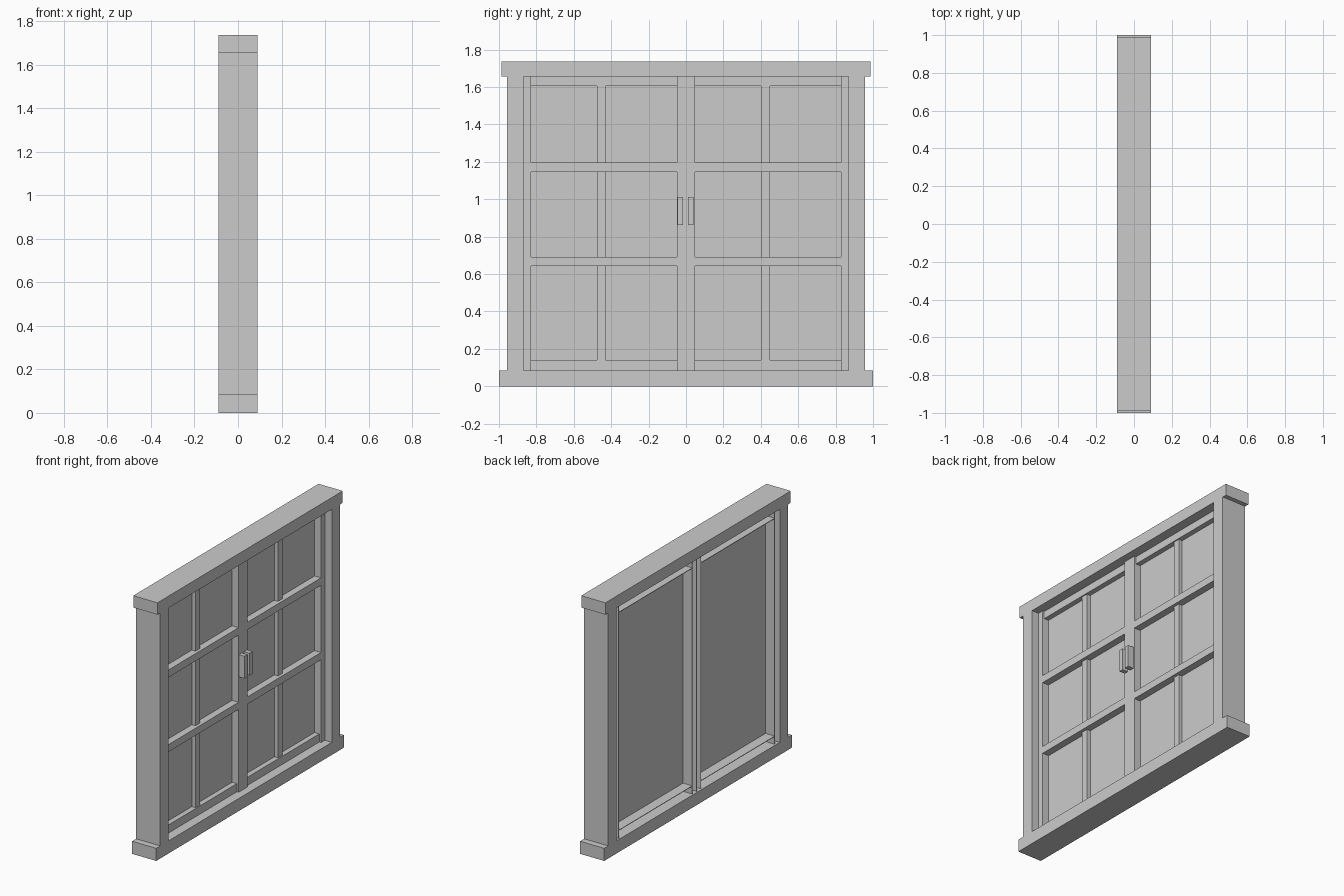
import bpy, bmesh
from mathutils import Vector

if "Cube" in bpy.data.objects:
    bpy.data.objects.remove(bpy.data.objects["Cube"])


def boxes(name, items):
    """One object made of axis-aligned boxes ((x0, x1), (y0, y1), (z0, z1))."""
    bm = bmesh.new()
    for spans in items:
        lo = Vector([min(s) for s in spans])
        hi = Vector([max(s) for s in spans])
        for v in bmesh.ops.create_cube(bm, size=1)["verts"]:
            v.co = Vector([(lo[i] + hi[i]) / 2 + v.co[i] * (hi[i] - lo[i]) for i in range(3)])
    mesh = bpy.data.meshes.new(name)
    bm.to_mesh(mesh)
    bm.free()
    ob = bpy.data.objects.new(name, mesh)
    bpy.context.collection.objects.link(ob)
    return ob


D = (-0.09, 0.09)            # full frame depth
Z0, Z1 = 0.085, 1.655        # opening height
GLASS, BACK, FRONT = -0.01, -0.08, 0.038
T = 0.004                    # thin sash wall

# Outer frame
boxes("sill", [(D, (-1, 1), (0, Z0))])
boxes("header", [(D, (-0.987, 0.987), (Z1, 1.735))])
for side, s in (("left", -1), ("right", 1)):
    boxes(side + "_jamb", [(D, (s * 0.87, s * 0.957), (Z0, Z1))])

    # Stiles: hollow channels open at the back
    stiles = []
    for a, b in ((0.83, 0.87), (0.0, 0.048)):
        stiles.append(((FRONT - T, FRONT), (s * a, s * b), (Z0, Z1)))
    stiles.append(((BACK, FRONT), (s * 0.83, s * (0.83 + T)), (Z0, Z1)))
    stiles.append(((BACK, FRONT), (s * 0.048, s * (0.048 - T)), (Z0, Z1)))
    stiles.append(((BACK, FRONT - T), (0, s * T / 2), (Z0, Z1)))
    boxes(side + "_sash_stiles", stiles)

    # Top and bottom rails: front plate plus a ledge
    span = (s * 0.048, s * 0.83)
    boxes(side + "_sash_rails", [
        ((0.021, 0.025), span, (1.605, Z1)), ((BACK, 0.025), span, (1.605, 1.605 + T)),
        ((0.021, 0.025), span, (Z0, 0.14)), ((BACK, 0.025), span, (0.14 - T, 0.14))])

    # Glass and glazing bars
    boxes(side + "_glass", [((GLASS - 0.002, GLASS), span, (0.138, 1.607))])
    boxes(side + "_cross_bars", [((GLASS, FRONT), span, z)
                                 for z in ((0.643, 0.692), (1.145, 1.195))])
    mid = (0.402, 0.45) if s > 0 else (-0.477, -0.43)
    boxes(side + "_upright_bar", [((GLASS, 0.017), mid, (0.14, 1.605))])

    # Pull handle
    grip = (0.01, 0.04) if s > 0 else (-0.045, -0.015)
    boxes(side + "_handle", [((FRONT, 0.08), grip, (0.862, 1.012))])
